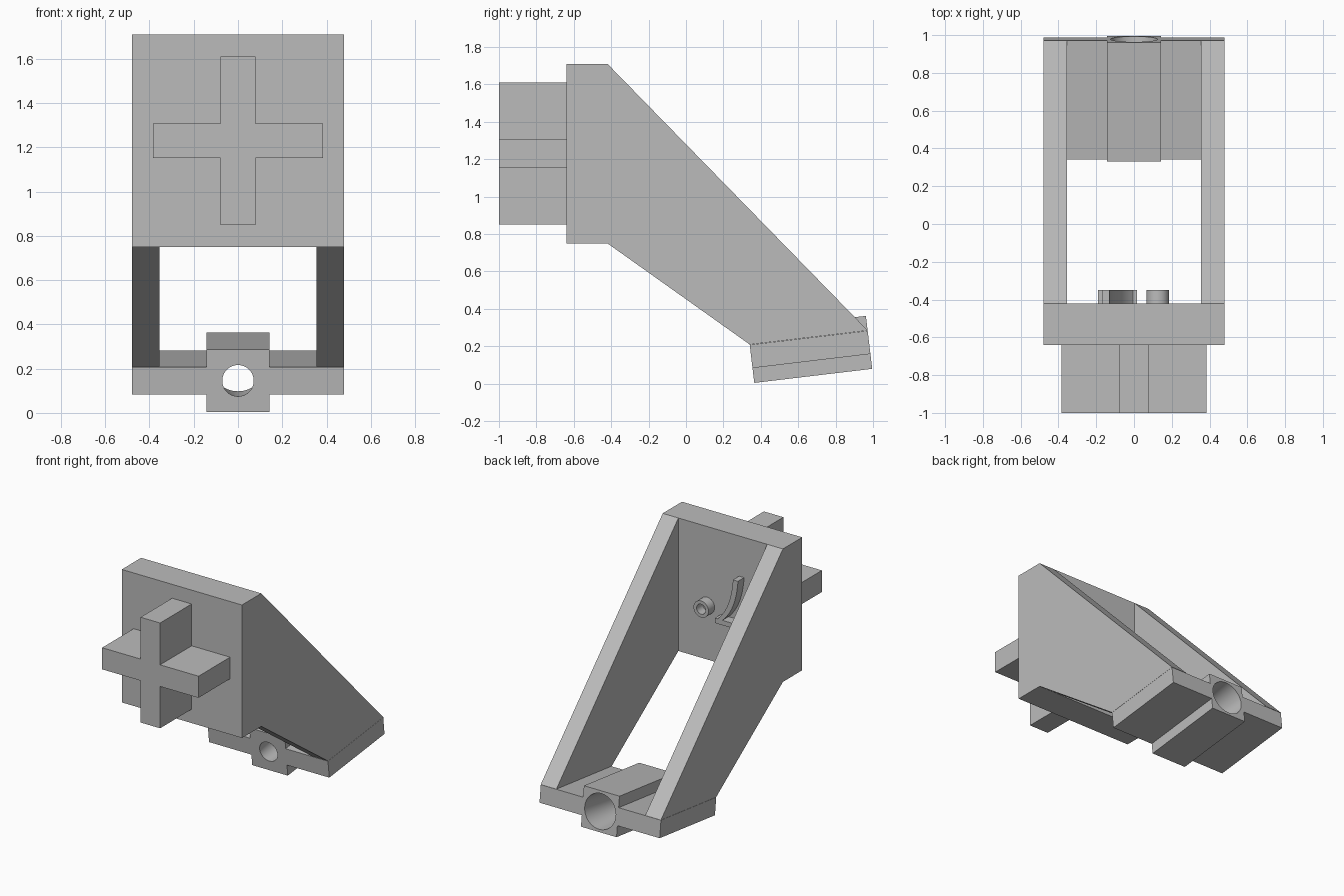
import bpy, bmesh, math
from mathutils import Matrix, Vector

cube = bpy.data.objects.get("Cube")
if cube:
    bpy.data.objects.remove(cube)

grey = bpy.data.materials.new("plain grey")
grey.use_nodes = True
colour = (0.5, 0.5, 0.5, 1)
grey.diffuse_color = colour
grey.node_tree.nodes["Principled BSDF"].inputs["Base Color"].default_value = colour


def finish(name, bm):
    bmesh.ops.recalc_face_normals(bm, faces=bm.faces)
    mesh = bpy.data.meshes.new(name)
    bm.to_mesh(mesh)
    bm.free()
    obj = bpy.data.objects.new(name, mesh)
    bpy.context.collection.objects.link(obj)
    mesh.materials.append(grey)
    return obj


def prism(name, points, place, start, end):
    """Extrude a 2D outline; place(a, b, depth) gives the 3D position."""
    bm = bmesh.new()
    near = [bm.verts.new(place(a, b, start)) for a, b in points]
    far = [bm.verts.new(place(a, b, end)) for a, b in points]
    bm.faces.new(near)
    bm.faces.new(far)
    n = len(points)
    for i in range(n):
        j = (i + 1) % n
        bm.faces.new((near[i], near[j], far[j], far[i]))
    return finish(name, bm)


def along_y(x, z, y):
    return (x, y, z)


def along_x(y, z, x):
    return (x, y, z)


def plus_outline(w, h, cx, cy, mid):
    """Plus shape: half sizes w, h; half arm widths cx, cy; centre height mid."""
    quarter = [(w, cy), (cx, cy), (cx, h)]
    pts = quarter + [(-x, z) for x, z in reversed(quarter)]
    pts += [(-x, -z) for x, z in quarter]
    pts += [(x, -z) for x, z in reversed(quarter)]
    return [(x, z + mid) for x, z in pts]


def smooth(obj):
    bpy.ops.object.select_all(action="DESELECT")
    obj.select_set(True)
    bpy.context.view_layer.objects.active = obj
    bpy.ops.object.shade_smooth_by_angle(angle=math.radians(30))


def cut(obj, cutter):
    mod = obj.modifiers.new("hole", "BOOLEAN")
    mod.operation = "DIFFERENCE"
    mod.solver = "EXACT"
    mod.object = cutter
    bpy.context.view_layer.objects.active = obj
    bpy.ops.object.modifier_apply(modifier=mod.name)
    bpy.data.objects.remove(cutter)
    smooth(obj)


# Front plate and plus-shaped plug
WIDTH, INNER, BACK = 0.48, 0.355, -0.42
plate = [(-WIDTH, 0.75), (WIDTH, 0.75), (WIDTH, 1.71), (-WIDTH, 1.71)]
prism("front_plate", plate, along_y, -0.64, BACK)
prism("cross_plug", plus_outline(0.385, 0.38, 0.078, 0.078, 1.23), along_y, -1.0, -0.64)

# Slanted side arms
arm = [(BACK, 1.71), (BACK, 0.75), (0.341, 0.209), (0.972, 0.284)]
for name, side in (("left_arm", 1), ("right_arm", -1)):
    prism(name, arm, along_x, side * INNER, side * WIDTH)

# Tilted foot with a central boss and a tapered bore
LENGTH, MID = 0.635, 0.1425
tilt = Matrix.Translation((0, 0.365, 0.004)) @ Matrix.Rotation(math.radians(6.8), 4, "X")
foot = prism("tilted_foot", plus_outline(WIDTH, MID, 0.142, 0.0625, MID),
             lambda x, z, y: tilt @ Vector((x, y, z)), 0, LENGTH)
bore = bmesh.new()
bmesh.ops.create_cone(
    bore, cap_ends=True, segments=64, radius1=0.067, radius2=0.128, depth=LENGTH + 0.1,
    matrix=tilt @ Matrix.Translation((0, LENGTH / 2, MID)) @ Matrix.Rotation(-math.pi / 2, 4, "X"))
cut(foot, finish("bore_cutter", bore))


# Small raised ring on the back of the plate
def circle(radius, x=0.125, z=1.14, n=32):
    return [(x + radius * math.cos(math.tau * i / n), z + radius * math.sin(math.tau * i / n))
            for i in range(n)]


ring = prism("raised_ring", circle(0.06), along_y, BACK, -0.35)
cut(ring, prism("ring_cutter", circle(0.036), along_y, BACK - 0.05, -0.3))

# Curved rib with a straight ledge beside the ring
curve = []
for i in range(13):
    t = i / 12
    x = (1 - t) ** 2 * -0.13 + 2 * t * (1 - t) * -0.115 + t * t * 0.0
    z = (1 - t) ** 2 * 1.42 + 2 * t * (1 - t) * 1.2 + t * t * 1.1
    curve.append((x, z))
rib = curve + [(x - 0.04, z) for x, z in reversed(curve)]
smooth(prism("curved_rib", rib, along_y, BACK, -0.35))
ledge = [(0.015, 1.07), (0.015, 1.105), (-0.19, 1.105), (-0.19, 1.07)]
prism("straight_ledge", ledge, along_y, BACK, -0.35)
